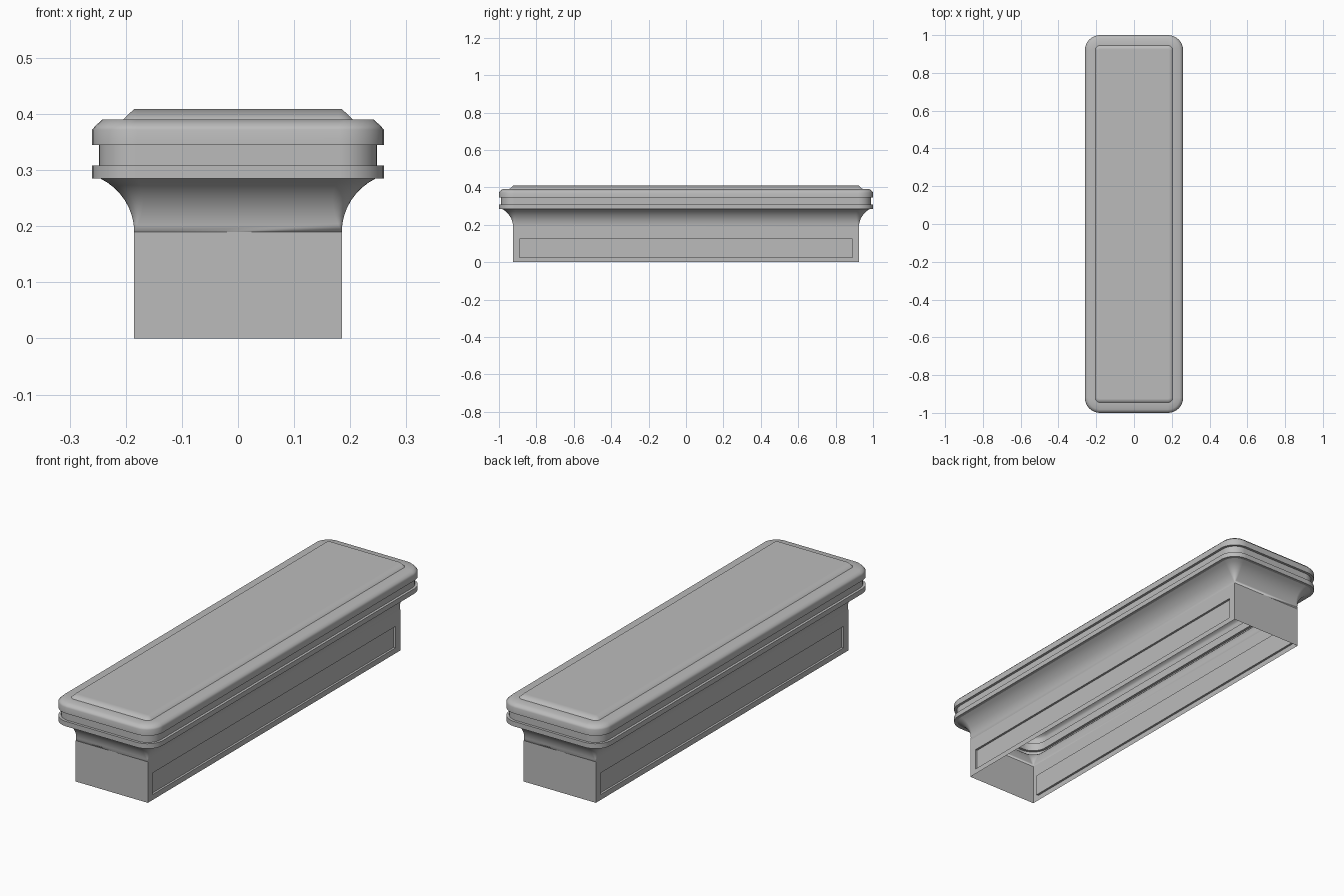
import bpy, bmesh
from math import sin, cos, pi, radians

cube = bpy.data.objects.get("Cube")
if cube:
    bpy.data.objects.remove(cube, do_unlink=True)

grey = bpy.data.materials.new("plain grey")
grey.use_nodes = True
colour = (0.5, 0.5, 0.5, 1)
grey.diffuse_color = colour
grey.node_tree.nodes["Principled BSDF"].inputs["Base Color"].default_value = colour

LENGTH_EXTRA = 0.74   # half length minus half width, the same at every level
STEPS = 8


def ring(bm, half_width, z, radius):
    """Rounded rectangle of vertices, counter-clockwise from +x +y."""
    verts = []
    for i, (sx, sy) in enumerate([(1, 1), (-1, 1), (-1, -1), (1, -1)]):
        cx = sx * (half_width - radius)
        cy = sy * (half_width + LENGTH_EXTRA - radius)
        for k in range(STEPS + 1):
            a = (i + k / STEPS) * pi / 2
            verts.append(bm.verts.new((cx + radius * cos(a), cy + radius * sin(a), z)))
    return verts


def loft(name, levels, capped=False):
    """Skin through the levels (half width, height, corner radius)."""
    bm = bmesh.new()
    rings = [ring(bm, *level) for level in levels]
    n = len(rings[0])
    for low, high in zip(rings, rings[1:]):
        for i in range(n):
            j = (i + 1) % n
            bm.faces.new((low[i], low[j], high[j], high[i]))
    if capped:
        bm.faces.new(rings[-1])
    bmesh.ops.remove_doubles(bm, verts=bm.verts, dist=0.00005)
    return finish(name, bm)


def finish(name, bm):
    mesh = bpy.data.meshes.new(name)
    bm.to_mesh(mesh)
    bm.free()
    mesh.materials.append(grey)
    obj = bpy.data.objects.new(name, mesh)
    bpy.context.collection.objects.link(obj)
    bpy.ops.object.select_all(action='DESELECT')
    obj.select_set(True)
    bpy.context.view_layer.objects.active = obj
    bpy.ops.object.shade_smooth_by_angle(angle=radians(50))
    normals = obj.modifiers.new("weighted normals", 'WEIGHTED_NORMAL')
    normals.keep_sharp = True
    return obj


# Base walls: open box with a long recessed panel in each side
X, Y, TOP = 0.185, 0.925, 0.19
PANEL_Y, PANEL_LOW, PANEL_HIGH, DEPTH = 0.89, 0.025, 0.125, 0.01
bm = bmesh.new()


def quad(*points):
    bm.faces.new([bm.verts.new(p) for p in points])


def rectangle(x, y, low, high):
    return [(x, -y, low), (x, y, low), (x, y, high), (x, -y, high)]


for s in (1, -1):
    outer = rectangle(s * X, s * Y, 0, TOP)
    rim = rectangle(s * X, s * PANEL_Y, PANEL_LOW, PANEL_HIGH)
    floor = rectangle(s * (X - DEPTH), s * PANEL_Y, PANEL_LOW, PANEL_HIGH)
    for a, b in ((outer, rim), (rim, floor)):
        for i in range(4):
            j = (i + 1) % 4
            quad(a[i], a[j], b[j], b[i])
    quad(*floor)
    quad((-s * X, -s * Y, 0), (s * X, -s * Y, 0), (s * X, -s * Y, TOP), (-s * X, -s * Y, TOP))
bmesh.ops.remove_doubles(bm, verts=bm.verts, dist=0.00005)
finish("base_walls", bm)

# Concave flare whose corners round off towards the rim
flare = [(X, TOP, 0)]
for k in range(1, 9):
    a = k / 8 * radians(62)
    flare.append((X + 0.06 * (1 - cos(a)) / (1 - cos(radians(62))),
                  TOP + 0.095 * sin(a) / sin(radians(62)), 0.065 * k / 8))
loft("flare", flare)

# Lower rim, groove and bevelled cap
loft("rim_and_cap", [
    (0.245, 0.285, 0.065), (0.26, 0.285, 0.08), (0.26, 0.308, 0.08),
    (0.248, 0.308, 0.068), (0.248, 0.345, 0.068), (0.26, 0.345, 0.08),
    (0.26, 0.372, 0.08), (0.254, 0.379, 0.074), (0.242, 0.39, 0.062),
    (0.205, 0.39, 0.025)])

# Raised top plate
loft("top_plate", [(0.205, 0.39, 0.025), (0.185, 0.409, 0.005)], capped=True)
